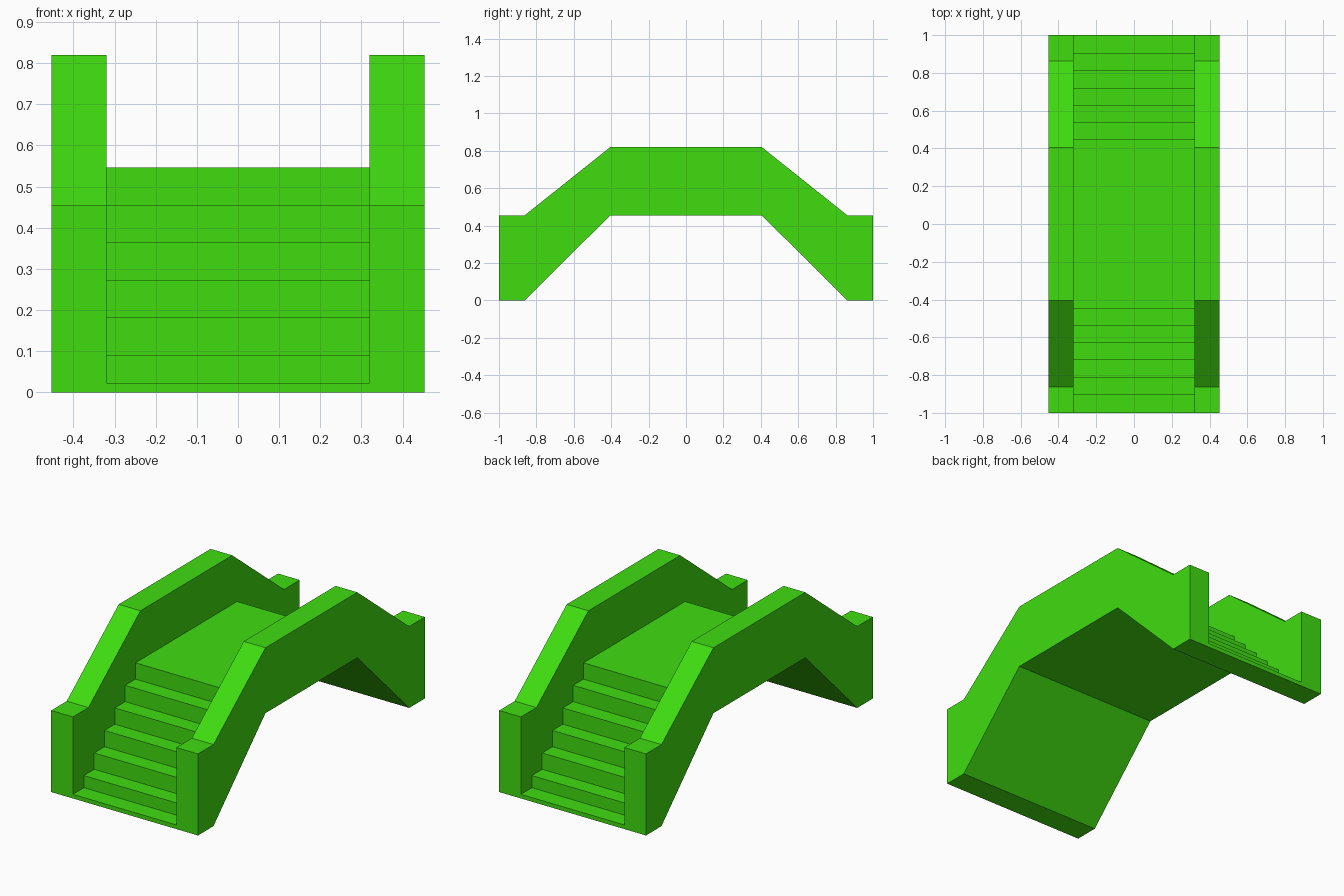
import bpy
import bmesh

if "Cube" in bpy.data.objects:
    bpy.data.objects.remove(bpy.data.objects["Cube"], do_unlink=True)

# One green for the whole bridge
GREEN = (0.05, 0.72, 0.005, 1)
green = bpy.data.materials.new("bright green")
green.use_nodes = True
green.diffuse_color = GREEN
green.node_tree.nodes["Principled BSDF"].inputs["Base Color"].default_value = GREEN

HALF_WIDTH = 0.453
INNER = 0.319


def mirrored(half):
    """Complete a (y, z) half path, listed from the end to the middle."""
    return half + [(-y, z) for y, z in reversed(half)]


def extrude_profile(name, profile, x0, x1):
    """Extrude a closed (y, z) profile from x0 to x1."""
    bm = bmesh.new()
    face = bm.faces.new([bm.verts.new((x0, y, z)) for y, z in profile])
    result = bmesh.ops.extrude_face_region(bm, geom=[face])
    verts = [g for g in result["geom"] if isinstance(g, bmesh.types.BMVert)]
    bmesh.ops.translate(bm, verts=verts, vec=(x1 - x0, 0, 0))
    bmesh.ops.recalc_face_normals(bm, faces=bm.faces)
    mesh = bpy.data.meshes.new(name)
    bm.to_mesh(mesh)
    bm.free()
    mesh.materials.append(green)
    obj = bpy.data.objects.new(name, mesh)
    bpy.context.collection.objects.link(obj)
    return obj


# Shared arched underside
underside = mirrored([(-1, 0), (-0.863, 0), (-0.405, 0.455)])

# Stepped walkway: low sill, six risers, flat deck
levels = [0.023] + [0.091 * i for i in range(1, 7)]
steps = [(-1, levels[0])]
for i in range(6):
    y = -0.903 + 0.091 * i
    steps += [(y, levels[i]), (y, levels[i + 1])]
extrude_profile("stairs_and_deck", underside + mirrored(steps)[::-1], -INNER, INNER)

# Parapet walls on both sides
rail = mirrored([(-1, 0.455), (-0.863, 0.455), (-0.405, 0.82)])
for name, side in (("left_parapet", 1), ("right_parapet", -1)):
    extrude_profile(name, underside + rail[::-1], side * INNER, side * HALF_WIDTH)
